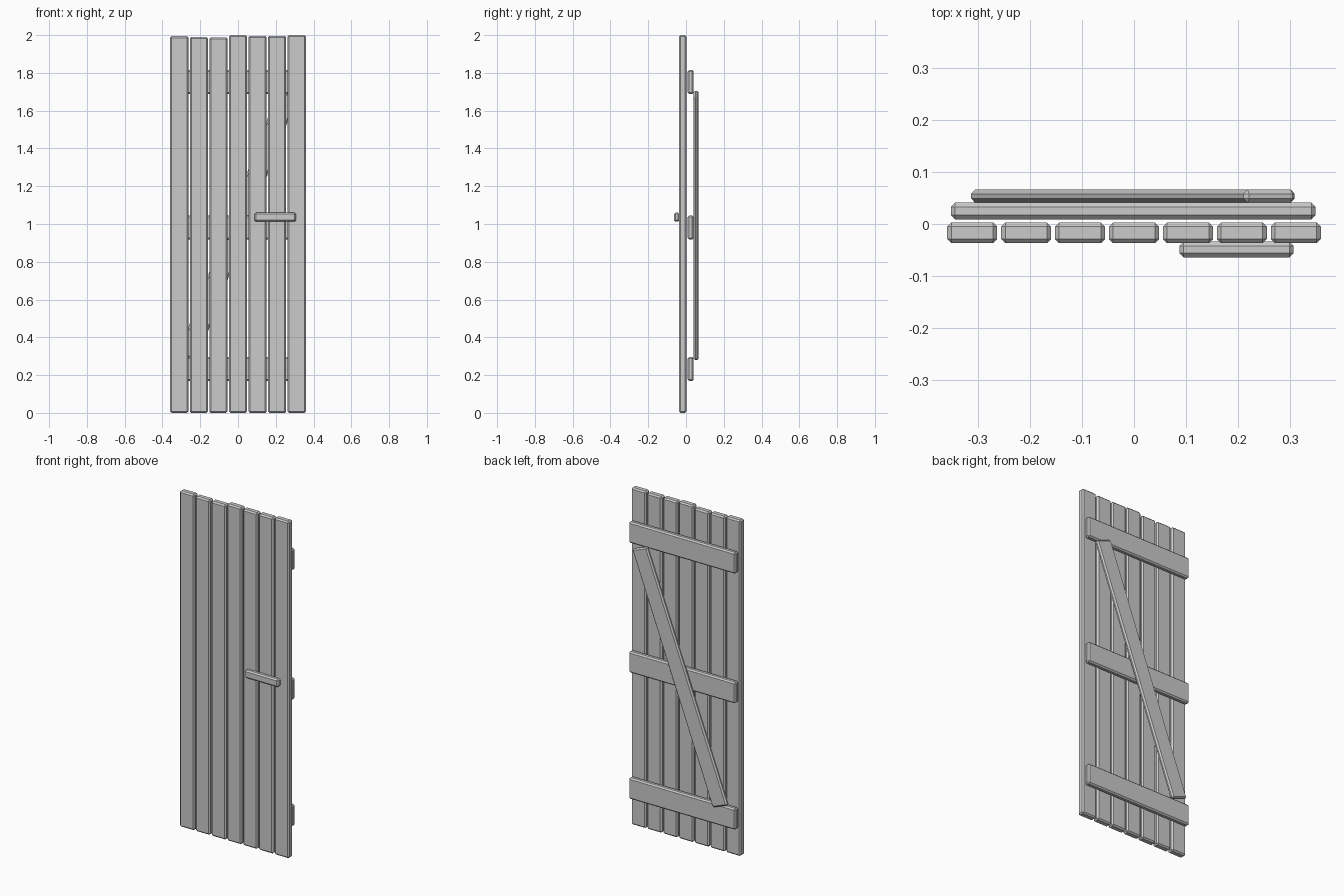
import bpy, bmesh
from math import radians

if "Cube" in bpy.data.objects:
    bpy.data.objects.remove(bpy.data.objects["Cube"])


def board(name, x, y, z, tilt=0.0, chamfer=0.008):
    """Chamfered board from (min, max) ranges, optionally tilted about y."""
    size = [b - a for a, b in (x, y, z)]
    bm = bmesh.new()
    bmesh.ops.create_cube(bm, size=1)
    bmesh.ops.scale(bm, vec=size, verts=bm.verts)
    bmesh.ops.bevel(bm, geom=bm.edges[:], offset=chamfer, segments=1,
                    affect='EDGES', profile=0.5)
    mesh = bpy.data.meshes.new(name)
    bm.to_mesh(mesh)
    bm.free()
    ob = bpy.data.objects.new(name, mesh)
    ob.location = [(a + b) / 2 for a, b in (x, y, z)]
    ob.rotation_euler.y = tilt
    bpy.context.collection.objects.link(ob)
    return ob


# Vertical planks with slightly uneven tops
tops = [1.994, 1.989, 1.988, 2.0, 1.996, 1.996, 2.0]
for i, top in enumerate(tops):
    cx = (i - 3) * 0.1037
    board(f"plank_{i + 1}", (cx - 0.048, cx + 0.048), (-0.037, 0.003), (0, top))

# Horizontal rails on the back
for i, z in enumerate((0.232, 0.982, 1.752)):
    board(f"back_rail_{i + 1}", (-0.352, 0.349), (0.009, 0.041), (z - 0.063, z + 0.063))

# Diagonal brace across the rails
length, width = 1.491, 0.105
board("diagonal_brace", (-0.002 - width / 2, -0.002 + width / 2), (0.041, 0.066),
      (0.9925 - length / 2, 0.9925 + length / 2), tilt=radians(20.8))

# Latch bar on the front
board("latch_bar", (0.087, 0.307), (-0.064, -0.034), (1.012, 1.06))
